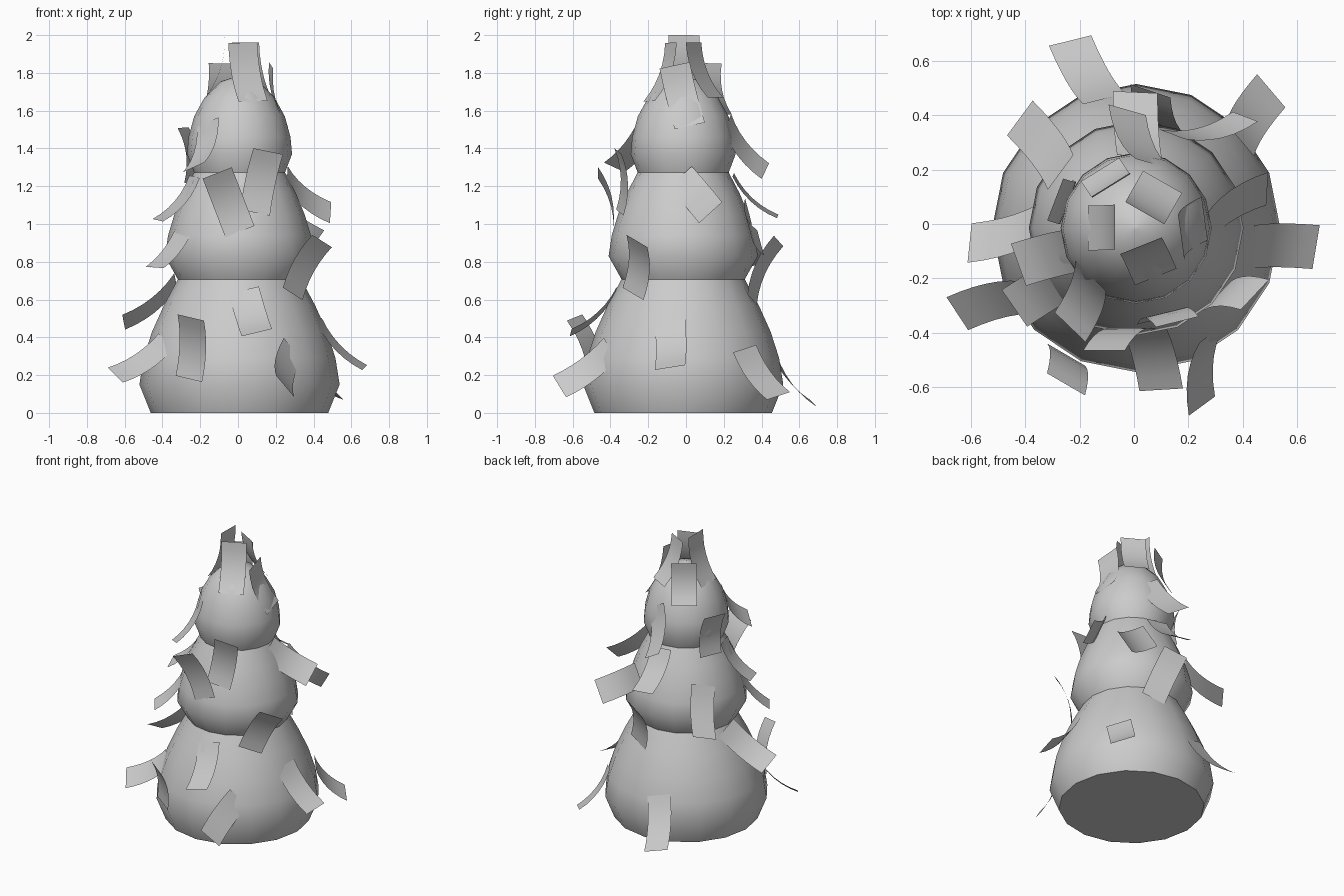
import bpy, bmesh, math
from mathutils import Vector

if "Cube" in bpy.data.objects:
    bpy.data.objects.remove(bpy.data.objects["Cube"])

CENTRE = Vector((0.008, -0.015, 0))


def finish(name, bm, angle):
    mesh = bpy.data.meshes.new(name)
    bm.to_mesh(mesh)
    bm.free()
    ob = bpy.data.objects.new(name, mesh)
    bpy.context.collection.objects.link(ob)
    bpy.ops.object.select_all(action='DESELECT')
    ob.select_set(True)
    bpy.context.view_layer.objects.active = ob
    bpy.ops.object.shade_smooth_by_angle(angle=math.radians(angle))


def lathe(name, profile, sides=16):
    """Closed body turned from (radius, z) points, flat caps at both ends."""
    bm = bmesh.new()
    rings = []
    for r, z in profile:
        rings.append([bm.verts.new((CENTRE.x + r * math.cos(2 * math.pi * i / sides),
                                    CENTRE.y + r * math.sin(2 * math.pi * i / sides), z))
                      for i in range(sides)])
    for a, b in zip(rings, rings[1:]):
        for i in range(sides):
            j = (i + 1) % sides
            bm.faces.new((a[i], a[j], b[j], b[i]))
    bm.faces.new(rings[0][::-1])
    bm.faces.new(rings[-1])
    finish(name, bm, 40)


def strip(name, root, tip, width=0.165, bend=0.03, steps=6):
    """Curved paper-thin strip from the body out to a free tip."""
    root, tip = Vector(root), Vector(tip)
    out = root - CENTRE
    out.z = 0
    run = tip - root
    side = run.cross(out).normalized()
    normal = side.cross(run).normalized()
    if normal.dot(out) < 0:
        normal.negate()
    bm = bmesh.new()
    rows = []
    for k in range(steps + 1):
        t = k / steps
        p = root + run * t - normal * bend * 4 * t * (1 - t)
        rows.append([bm.verts.new(p + side * s * width / 2) for s in (-1, 1)])
    for a, b in zip(rows, rows[1:]):
        f = bm.faces.new((a[0], a[1], b[1], b[0]))
        f.normal_update()
        if f.normal.dot(out) < 0:
            f.normal_flip()
    finish(name, bm, 60)


# Three stacked bodies
lathe("lower_body", [(0.47, 0), (0.53, 0.15), (0.508, 0.29), (0.463, 0.43),
                     (0.4, 0.57), (0.325, 0.71)])
lathe("middle_body", [(0.325, 0.705), (0.395, 0.83), (0.378, 0.94), (0.345, 1.05),
                      (0.3, 1.16), (0.24, 1.275)])
lathe("upper_body", [(0.24, 1.27), (0.278, 1.37), (0.27, 1.46), (0.24, 1.57),
                     (0.185, 1.67), (0.1, 1.755), (0.005, 1.785)])

# Strips as (root, tip) per tier
crown = [
    ((0.08, -0.195, 1.65), (0.025, -0.08, 1.96)),
    ((-0.125, 0.2, 1.58), (-0.085, 0.145, 1.85)),
    ((-0.17, -0.015, 1.67), (-0.07, -0.01, 2.0)),
    ((0.26, 0.02, 1.52), (0.175, -0.06, 1.84)),
    ((0.105, 0.155, 1.67), (0.04, 0.04, 1.96)),
]
upper = [
    ((-0.16, -0.19, 1.54), (-0.235, -0.38, 1.3)),
    ((-0.255, 0.085, 1.22), (-0.29, 0.09, 1.51)),
    ((0.075, 0.22, 1.54), (-0.025, 0.42, 1.28)),
]
middle = [
    ((0.02, 0.25, 1.26), (0.005, 0.485, 1.04)),
    ((0.26, -0.03, 1.25), (0.49, 0.13, 1.06)),
    ((-0.23, -0.1, 1.25), (-0.425, -0.15, 1.02)),
    ((-0.27, 0.19, 1.05), (-0.42, 0.39, 0.79)),
    ((-0.26, -0.2, 1.04), (-0.44, -0.31, 0.77)),
    ((0.14, 0.33, 1.07), (0.41, 0.395, 0.9)),
    ((0.01, -0.385, 0.96), (-0.11, -0.465, 1.27)),
    ((0.09, -0.35, 1.06), (0.16, -0.36, 1.385)),
]
lower = [
    ((0.29, -0.28, 0.63), (0.445, -0.26, 0.91)),
    ((0.13, 0.35, 0.6), (0.06, 0.49, 0.91)),
    ((-0.33, 0.02, 0.7), (-0.605, -0.07, 0.48)),
    ((0.03, -0.37, 0.65), (0.1, -0.61, 0.425)),
    ((-0.26, -0.475, 0.18), (-0.25, -0.59, 0.505)),
    ((0.29, -0.4, 0.34), (0.25, -0.67, 0.14)),
    ((0.43, -0.085, 0.49), (0.67, -0.085, 0.24)),
    ((-0.38, -0.27, 0.38), (-0.65, -0.33, 0.2)),
    ((0.39, 0.31, 0.34), (0.505, 0.49, 0.09)),
    ((-0.11, 0.46, 0.33), (-0.235, 0.675, 0.05)),
]
for tier, strips in (("crown", crown), ("upper", upper), ("middle", middle), ("lower", lower)):
    for i, (root, tip) in enumerate(strips):
        strip(f"{tier}_strip_{i + 1}", root, tip)
